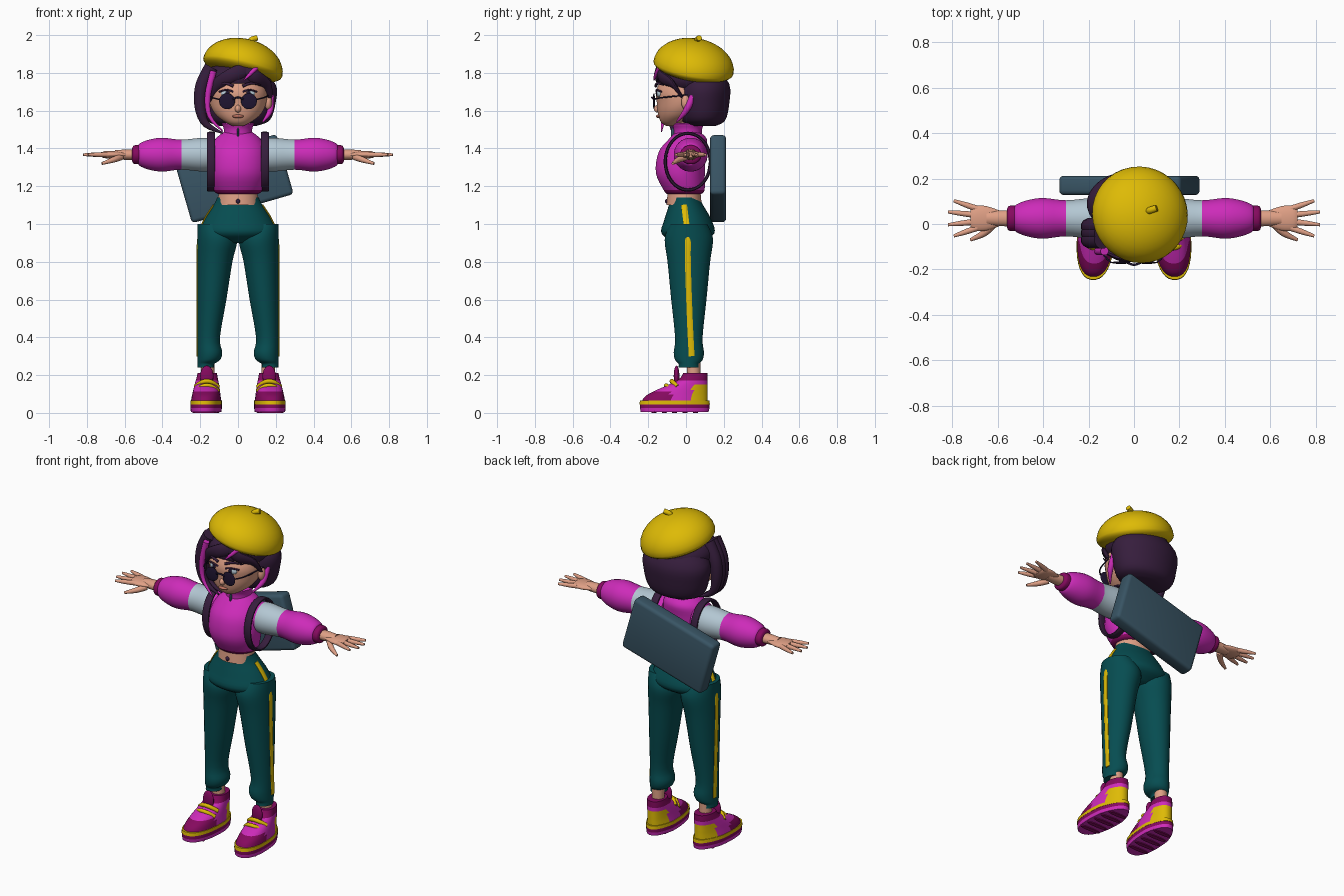
import bpy, bmesh, math
from mathutils import Vector, Matrix

if "Cube" in bpy.data.objects:
    bpy.data.objects.remove(bpy.data.objects["Cube"])


def material(name, hexcode):
    linear = [(channel / 255) ** 2.2 for channel in bytes.fromhex(hexcode)] + [1]
    mat = bpy.data.materials.new(name)
    mat.use_nodes = True
    mat.diffuse_color = linear
    mat.node_tree.nodes["Principled BSDF"].inputs["Base Color"].default_value = linear
    return mat


MAGENTA = material("magenta", "CC2FB8")
PLUM = material("plum", "84125F")
YELLOW = material("yellow", "DDB90E")
TEAL = material("teal", "0F4E52")
HAIR = material("hair purple", "39233F")
SLATE = material("slate", "3B5564")
PALE = material("pale blue", "B2C6D2")
SKIN = material("skin", "DE9E84")
LENS = material("dark lens", "241B34")
LIP = material("lip", "B9705F")


def finish(name, bm, mats, rule=None):
    bmesh.ops.recalc_face_normals(bm, faces=bm.faces[:])
    for face in bm.faces:
        face.smooth = True
        if rule:
            face.material_index = rule(face.calc_center_median())
    mesh = bpy.data.meshes.new(name)
    bm.to_mesh(mesh)
    bm.free()
    for mat in mats:
        mesh.materials.append(mat)
    mesh.set_sharp_from_angle(angle=.8)
    bpy.context.collection.objects.link(bpy.data.objects.new(name, mesh))


def refine(rings, steps):
    """Catmull-Rom interpolation between rings."""
    last = len(rings) - 1
    rows = []
    for i in range(last):
        near = [rings[max(i - 1, 0)], rings[i], rings[i + 1], rings[min(i + 2, last)]]
        for t in (step / steps for step in range(steps)):
            rows.append([b + t * ((c - a) + t * ((2 * a - 5 * b + 4 * c - d) + t * (3 * b - a - 3 * c + d))) / 2
                         for a, b, c, d in zip(*near)])
    return rows + [rings[last]]


def tube(name, rings, *mats, ref=(1, 0, 0), axis=None, flat=1, sides=28, steps=4, rule=None, power=1, shape=None):
    """Loft of ellipses: x, y, z, radius along ref and, if given, the ratio of the other radius."""
    rows = refine([(*ring, flat)[:5] for ring in rings], steps)
    points = [Vector(row[:3]) for row in rows]
    bm = bmesh.new()
    loops = []
    for i, row in enumerate(rows):
        along = Vector(axis or points[min(i + 1, len(rows) - 1)] - points[max(i - 1, 0)]).normalized()
        across = (Vector(ref) - along * along.dot(Vector(ref))).normalized()
        other = along.cross(across)
        radius = max(row[3], .002)
        loop = []
        for k in range(sides):
            turn = math.tau * (k + .5) / sides
            c, s = (math.copysign(abs(w) ** power, w) for w in (math.cos(turn), math.sin(turn)))
            corner = points[i] + (across * c + other * s * row[4]) * radius
            loop.append(bm.verts.new(shape(corner) if shape else corner))
        loops.append(loop)
    for lower, upper in zip(loops, loops[1:]):
        for k in range(sides):
            bm.faces.new((lower[k - 1], lower[k], upper[k], upper[k - 1]))
    bm.faces.new(loops[0])
    bm.faces.new(loops[-1])
    finish(name, bm, mats, rule)


def column(name, rings, *mats, x=0, y=0, **options):
    """Upright loft; each ring is a height, a radius and an optional shift in y."""
    tube(name, [(x, y + sum(shift), z, radius) for z, radius, *shift in rings], *mats, axis=(0, 0, 1), **options)


def strand(name, path, radius, mat, taper=0, **options):
    """Thin tube along a path that narrows towards its end."""
    last = len(path) - 1
    rings = [(*p, radius * (1 - taper * (i / last) ** 2)) for i, p in enumerate(path)]
    tube(name, rings, mat, ref=(0, 1, 0), sides=12, **options)


def ball(name, place, size, mat, lean=(0, 0, 1), below=1):
    """Ellipsoid, optionally leaning and with a flattened lower half."""
    bm = bmesh.new()
    bmesh.ops.create_uvsphere(bm, u_segments=36, v_segments=18, radius=1)
    for vert in bm.verts:
        vert.co.z *= below if vert.co.z < 0 else 1
    turn = Vector((0, 0, 1)).rotation_difference(Vector(lean)).to_matrix().to_4x4()
    bm.transform(Matrix.Translation(place) @ turn @ Matrix.Diagonal((*size, 1)))
    finish(name, bm, [mat])


# Head and neck
column("head", [(1.52, .03, -.08), (1.54, .07, -.07), (1.58, .12, -.04), (1.64, .15, -.02),
                (1.72, .15, -.02), (1.86, .1, .02)], SKIN, flat=.9)
column("neck", [(1.42, .05), (1.57, .05)], SKIN)
ball("nose", (0, -.15, 1.61), (.016, .02, .02), SKIN)
ball("lips", (0, -.14, 1.57), (.03, .02, .01), LIP)

# Hair: crown, bob, fringe and coloured locks
ball("hair_crown", (0, .03, 1.77), (.18, .18, .1), HAIR)
column("hair_bob", [(1.52, .1), (1.55, .17), (1.64, .2), (1.74, .2), (1.84, .1)], HAIR, y=.09, flat=.7)
strand("fringe_right", [(.07, -.12, 1.83), (-.03, -.15, 1.79), (-.11, -.12, 1.74), (-.16, -.07, 1.66)],
       .02, HAIR, taper=.5, flat=2)
strand("fringe_left", [(.03, -.13, 1.83), (.09, -.13, 1.78), (.15, -.07, 1.74), (.17, -.02, 1.67)],
       .02, HAIR, taper=.7, flat=2)
strand("fringe_streak", [(.1, -.14, 1.83), (.06, -.16, 1.79), (.03, -.17, 1.76)], .012, MAGENTA, taper=.8)
for layer in range(3):
    y = -.07 + layer * .03
    strand("side_hair", [(-.14, y, 1.83), (-.19, y, 1.73), (-.2, y, 1.62), (-.17, y, 1.53), (-.08, y, 1.48)],
           .04, HAIR, taper=.9)
strand("right_lock", [(-.13, -.12, 1.81), (-.16, -.12, 1.68), (-.15, -.12, 1.57), (-.08, -.13, 1.49)],
       .018, MAGENTA, taper=.8)
strand("left_lock", [(.17, .04, 1.68), (.17, 0, 1.6), (.13, -.05, 1.54)], .02, MAGENTA, taper=.8)

# Beret and glasses bridge
LEAN = (.24, .17, 1)
ball("beret", (.025, .04, 1.83), (.215, .215, .15), YELLOW, lean=LEAN, below=.4)
strand("beret_stem", [(.06, .055, 1.95), (.07, .06, 1.975), (.1, .07, 1.985)], .015, YELLOW)
strand("glasses_bridge", [(-.03, -.17, 1.66), (0, -.18, 1.67), (.03, -.17, 1.66)], .005, LENS)

# Jacket, collar, zip and midriff
column("midriff", [(1.1, .11), (1.2, .1)], SKIN, y=-.01, flat=.85)
column("jacket", [(1.16, .11, -.01), (1.18, .13, -.01), (1.27, .155, -.03), (1.38, .15, -.02),
                  (1.45, .12, .01), (1.49, .07, .01)], MAGENTA, PLUM, flat=.84, rule=lambda c: int(c.z < 1.18))
column("collar", [(1.45, .075), (1.5, .075), (1.53, .085), (1.535, .07)], MAGENTA, y=.01)
ball("zip", (0, -.07, 1.48), (.006, .01, .03), SLATE)

# Board carried on the back
bm = bmesh.new()
bmesh.ops.create_cube(bm, size=1, matrix=Matrix.Translation((-.02, .17, 1.24))
                      @ Matrix.Rotation(math.radians(-16), 4, 'Y') @ Matrix.Diagonal((.56, .085, .33, 1)))
bmesh.ops.bevel(bm, geom=bm.edges[:], offset=.02, segments=3, profile=.5, affect='EDGES')
finish("back_board", bm, [SLATE])

# Trouser seat and button
column("trouser_seat", [(1.14, .11, -.02), (1.1, .13, -.01), (1.02, .18), (.95, .2), (.9, .1)],
       TEAL, y=.01, flat=.7, sides=40)
ball("button", (0, -.1, 1.12), (.012, .012, .012), HAIR)

for s, side in ((1, "left_"), (-1, "right_")):
    def mirrored(path):
        return [(s * x, *rest) for x, *rest in path]

    # Ear, eye and glasses
    ball(side + "ear", (s * .16, 0, 1.645), (.02, .025, .04), SKIN)
    ball(side + "eye", (s * .06, -.14, 1.69), (.03, .015, .02), PALE)
    ball(side + "pupil", (s * .055, -.15, 1.69), (.012, .01, .015), LENS)
    strand(side + "lash", mirrored([(.025, -.155, 1.7), (.06, -.155, 1.71), (.1, -.13, 1.7)]), .005, HAIR)
    strand(side + "brow", mirrored([(.025, -.16, 1.73), (.07, -.15, 1.745), (.12, -.12, 1.735)]),
           .008, HAIR, taper=.6)
    ball(side + "lens", (s * .058, -.17, 1.65), (.042, .006, .042), LENS)
    strand(side + "glasses_arm", mirrored([(.1, -.17, 1.66), (.14, -.12, 1.67), (.17, .03, 1.685)]), .004, LENS)

    # Sleeve, cuff and hand share one centre line
    def arm(name, rings, *mats, **options):
        tube(side + name, [(s * x, .025, 1.367, radius) for x, radius in rings], *mats,
             ref=(0, 1, 0), axis=(s, 0, 0), **options)

    arm("sleeve", [(.1, .08), (.18, .09), (.3, .08), (.4, .09), (.47, .08), (.52, .06), (.53, .04)], MAGENTA, PALE,
        rule=lambda c: int(.16 < abs(c.x) < .3))
    arm("cuff", [(.51, .045), (.52, .055), (.55, .055), (.56, .04)], PLUM, flat=.9)
    arm("wrist", [(.54, .036), (.6, .034), (.65, .03)], SKIN, flat=.8)
    arm("palm", [(.58, .03), (.65, .054), (.7, .055), (.72, .04)], SKIN, flat=.35)
    for i, finger in enumerate(("index", "middle", "ring", "little")):
        spread = i - 1.5
        fan = Matrix.Rotation(spread * .22 * s, 3, 'Z')
        root = Vector((s * .69, .025 + spread * .028, 1.367))
        reach = fan @ Vector((s * (.14 - .02 * abs(spread)), 0, 0))
        strand(side + finger + "_finger", [root, root + reach / 2, root + reach], .014, SKIN, taper=.5)
    strand(side + "thumb", mirrored([(.62, 0, 1.355), (.66, -.04, 1.34), (.72, -.07, 1.32)]), .018, SKIN, taper=.6)

    # Shoulder strap looping round the arm
    turns = [math.tau * k / 12 for k in range(13)]
    tube(side + "strap", [(s * .142, .01 + .12 * math.cos(t), 1.33 + .15 * math.sin(t), .022) for t in turns],
         HAIR, flat=.4, sides=12, power=.6)

    # Trouser leg with side stripe, its outer edge kept in line
    outer = s * .215
    leg = [(1, .08), (.95, .1), (.9, .105), (.8, .093), (.6, .077), (.4, .06), (.32, .066), (.28, .06), (.26, .045), (.24, .045)]
    tube(side + "trouser_leg", [(outer - s * radius, .015, z, radius) for z, radius in leg],
         TEAL, axis=(0, 0, 1), flat=1.22)
    stripe = [(.13, -.01, 1.1), (.18, 0, 1.02), (.21, .01, .93), (.215, .01, .8), (.215, .02, .5), (.215, .03, .3)]
    strand(side + "stripe", mirrored(stripe), .016, YELLOW, flat=.3)
    column(side + "ankle", [(.15, .036), (.29, .036)], SKIN, x=s * .16, y=.04)

    # Shoe: sole, band, treads, upper, tongue and straps
    middle = s * .165

    def narrow_heel(co):
        width = (co.x - middle) * (1 - 1.6 * max(co.y, 0))
        return Vector((middle - s * .06 * co.y + width, co.y, co.z))

    foot = dict(shape=narrow_heel, power=.85, sides=36)

    def slab(name, rings, *mats, y=-.06, flat=2.25, **options):
        column(side + name, rings, *mats, x=middle, y=y, flat=flat, steps=1, **foot, **options)

    def upper_colour(c):
        if c.y > .035 and c.z < .15:
            return 2
        return int(c.z > .17 or (c.y < -.08 and c.z < .115))

    slab("sole", [(.005, .08), (.025, .082), (.045, .082)], MAGENTA, PLUM, rule=lambda c: int(c.z > .025))
    slab("sole_band", [(.045, .083), (.065, .082)], YELLOW)
    for i in range(5):
        slab("tread", [(0, .065), (.01, .07)], PLUM, y=-.17 + i * .055, flat=.2)
    upper = []
    for k in range(6):
        length = .12 + .055 * math.cos(math.pi * k / 5)
        width = .08 - .005 * k
        upper.append((middle, .115 - length, .06 + .03 * k, width, length / width))
    tube(side + "shoe_upper", upper, MAGENTA, PLUM, YELLOW, axis=(0, 0, 1), rule=upper_colour, **foot)
    ball(side + "shoe_tongue", (middle, -.05, .195), (.035, .015, .055), PLUM)
    for y, z in ((-.105, .145), (-.075, .168)):
        arch = [(middle + .06 * c, y + .03 * c * c, z - .03 * c * c) for c in (-1, -.5, 0, .5, 1)]
        strand(side + "shoe_strap", arch, .012, YELLOW)
